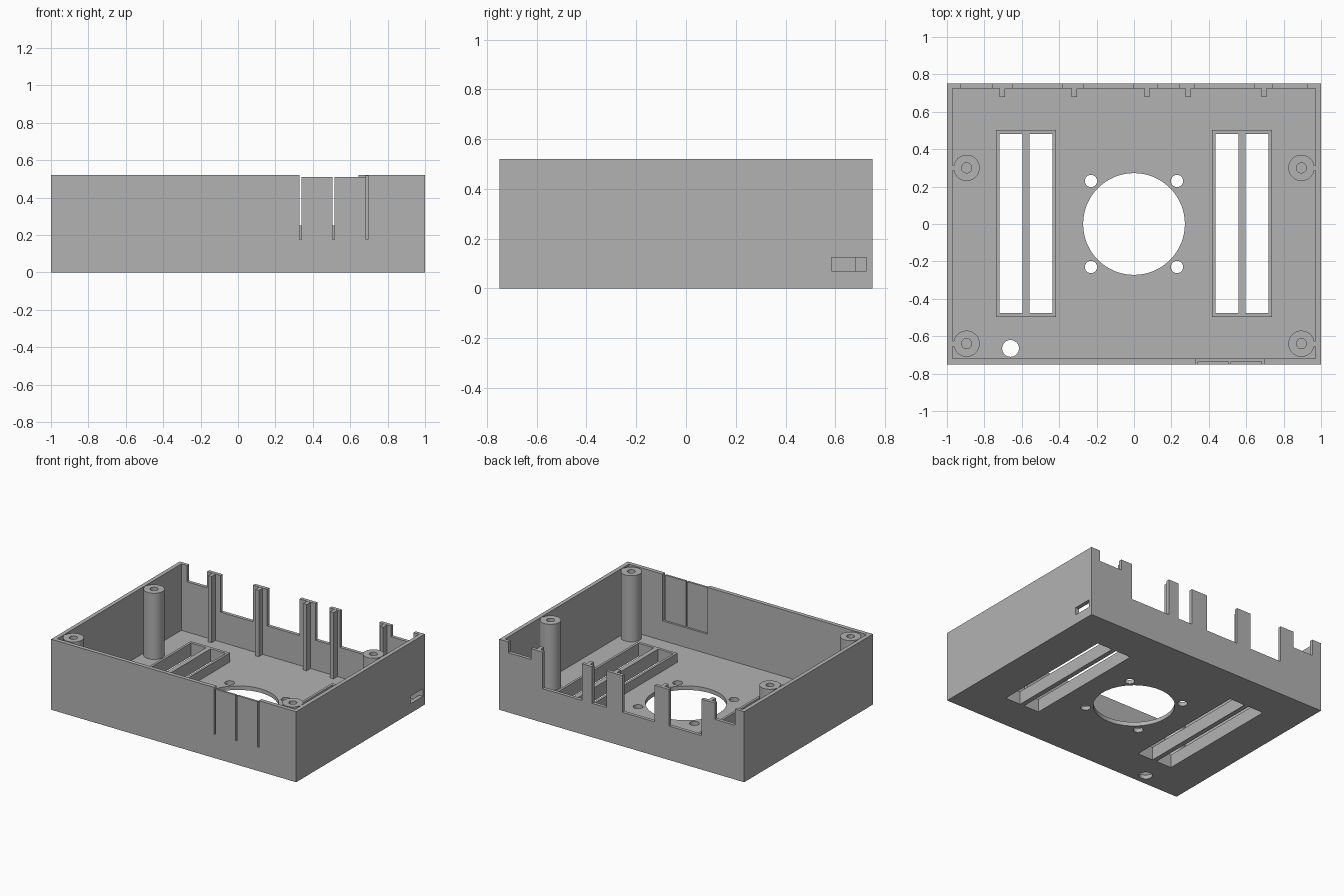
import bpy, bmesh, math
from mathutils import Matrix, Vector

cube = bpy.data.objects.get("Cube")
if cube:
    bpy.data.objects.remove(cube, do_unlink=True)

grey = bpy.data.materials.new("plain grey")
grey.use_nodes = True
grey.diffuse_color = (0.45, 0.45, 0.45, 1)
grey.node_tree.nodes["Principled BSDF"].inputs["Base Color"].default_value = grey.diffuse_color

W, D, H = 1.0, 0.75, 0.52     # half width, half depth, height
WALL, FLOOR = 0.03, 0.03


def box(bm, x0, x1, y0, y1, z0, z1):
    lo, hi = Vector((x0, y0, z0)), Vector((x1, y1, z1))
    m = Matrix.Translation((lo + hi) / 2) @ Matrix.Diagonal((*(hi - lo), 1))
    bmesh.ops.create_cube(bm, size=1, matrix=m)


def drill(bm, x, y, r, sides=48):
    bmesh.ops.create_cone(bm, cap_ends=True, segments=sides, radius1=r, radius2=r,
                          depth=0.4, matrix=Matrix.Translation((x, y, 0)))


def finish(bm, name):
    bmesh.ops.recalc_face_normals(bm, faces=bm.faces)
    mesh = bpy.data.meshes.new(name)
    bm.to_mesh(mesh)
    bm.free()
    mesh.materials.append(grey)
    ob = bpy.data.objects.new(name, mesh)
    bpy.context.collection.objects.link(ob)
    return ob


def boxes(name, *dims):
    bm = bmesh.new()
    for d in dims:
        box(bm, *d)
    return finish(bm, name)


def activate(ob):
    bpy.ops.object.select_all(action='DESELECT')
    ob.select_set(True)
    bpy.context.view_layer.objects.active = ob


def cut(ob, cutter):
    activate(ob)
    mod = ob.modifiers.new("cut", 'BOOLEAN')
    mod.operation, mod.solver, mod.object = 'DIFFERENCE', 'EXACT', cutter
    bpy.ops.object.modifier_apply(modifier=mod.name)


def smooth(ob):
    activate(ob)
    bpy.ops.object.shade_smooth_by_angle(angle=math.radians(30))


# Open case body
case = boxes("case_shell", (-W, W, -D, D, 0, H))
cutters = [boxes("cavity_cutter", (-W + WALL, W - WALL, -D + WALL, D - WALL + 0.005, FLOOR, H + 0.1))]

# Long vent openings, shared by the floor and the vent frames
vents = boxes("vent_cutter", *[(s * c - 0.0625, s * c + 0.0625, -0.475, 0.48, -0.1, 0.3)
                               for s in (-1, 1) for c in (0.4975, 0.6575)])
cutters.append(vents)

# Fan hole, its four screw holes and the cable hole
bm = bmesh.new()
drill(bm, 0, 0, 0.272, 64)
for sx in (-1, 1):
    for sy in (-1, 1):
        drill(bm, sx * 0.23, sy * 0.23, 0.033, 24)
drill(bm, -0.66, -0.665, 0.045, 32)
for v in bm.verts:
    v.co.z *= 0.4
cutters.append(finish(bm, "round_hole_cutter"))

# Notches between the upright tabs of the back wall
notches = [(-0.925, -0.76, 0.4), (-0.65, -0.385, 0.25), (-0.27, -0.005, 0.25),
           (0.125, 0.24, 0.25), (0.325, 0.645, 0.25), (0.74, 0.925, 0.44)]
cutters.append(boxes("notch_cutter", *[(a, b, 0.7, 0.8, z, 0.6) for a, b, z in notches]))

# Side port
cutters.append(boxes("port_cutter", (0.9, 1.1, 0.585, 0.725, 0.07, 0.125)))

# Thin front panels, split by narrow slits
cutters.append(boxes("recess_cutter", (0.335, 0.69, -0.735, -0.7, 0.175, 0.6)))
cutters.append(boxes("slit_cutter", *[(x - 0.005, x + 0.005, -0.8, -0.7, 0.175, 0.6)
                                      for x in (0.335, 0.51, 0.69)]))
cutters.append(boxes("panel_top_cutter", (0.335, 0.69, -0.8, -0.7, 0.51, 0.6)))
for c in cutters:
    cut(case, c)
smooth(case)

# Raised vent frames
for s, side in ((-1, "right"), (1, "left")):
    frame = boxes(side + "_vent_frame",
                  (s * 0.5775 - 0.16, s * 0.5775 + 0.16, -0.497, 0.503, 0.01, 0.097))
    cut(frame, vents)
for c in cutters:
    bpy.data.objects.remove(c, do_unlink=True)

# Ribs behind the back tabs
for i, x in enumerate((-0.705, -0.32, 0.07, 0.29, 0.695)):
    boxes(f"back_rib_{i + 1}", (x - 0.014, x + 0.014, 0.68, 0.735, 0.02, H - 0.001))

# Hollow screw posts, each tied to the side wall by a web
profile = [(0.07, 0.02), (0.07, H - 0.002), (0.027, H - 0.002), (0.027, 0.25), (0, 0.25)]
for s, side in ((-1, "right"), (1, "left")):
    for y, end in ((-0.64, "front"), (0.3, "back")):
        bm = bmesh.new()
        verts = [bm.verts.new((r, 0, z)) for r, z in profile]
        edges = [bm.edges.new(p) for p in zip(verts, verts[1:])]
        bmesh.ops.spin(bm, geom=verts + edges, cent=(0, 0, 0), axis=(0, 0, 1),
                       angle=math.tau, steps=40)
        bmesh.ops.remove_doubles(bm, verts=bm.verts, dist=0.0005)
        bmesh.ops.translate(bm, verts=bm.verts, vec=(s * 0.895, y, 0))
        post = finish(bm, f"{end}_{side}_post")
        # Normals must face outward on the open-bottomed post
        wall = max(post.data.polygons, key=lambda p: p.area)
        if wall.normal.dot(wall.center - Vector((s * 0.895, y, wall.center.z))) < 0:
            post.data.flip_normals()
        smooth(post)
        x0, x1 = sorted((s * 0.955, s * 0.98))
        boxes(f"{end}_{side}_post_web", (x0, x1, y - 0.014, y + 0.014, 0.02, H - 0.003))
